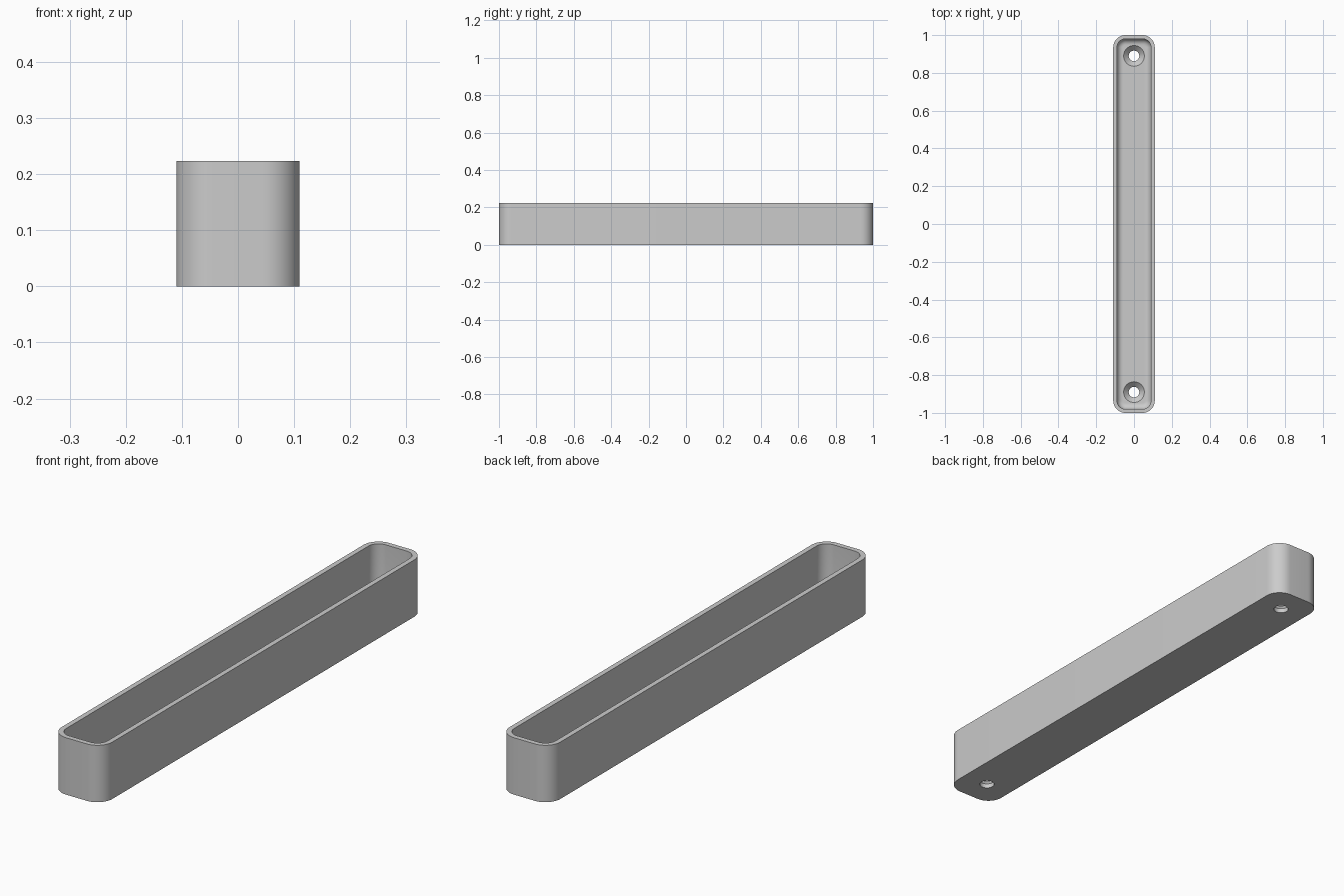
import bpy, bmesh, math

cube = bpy.data.objects.get("Cube")
if cube:
    bpy.data.objects.remove(cube, do_unlink=True)

HALF_X, HALF_Y, HEIGHT = 0.11, 1.0, 0.223
WALL, FLOOR, CORNER, FILLET = 0.02, 0.045, 0.065, 0.032
HOLE_Y, HOLE_R, SINK_R = 0.89, 0.028, 0.055
CORNER_STEPS, FILLET_STEPS, HOLE_SIDES = 12, 8, 48

grey = bpy.data.materials.new("light_grey")
grey.use_nodes = True
grey.diffuse_color = (0.6, 0.6, 0.6, 1)
grey.node_tree.nodes["Principled BSDF"].inputs["Base Color"].default_value = (0.6, 0.6, 0.6, 1)


def rounded_ring(bm, inset, z):
    """Rounded rectangle set in from the outer wall."""
    r = CORNER - inset
    cx, cy = HALF_X - CORNER, HALF_Y - CORNER
    ring = []
    for quarter, (sx, sy) in enumerate([(1, 1), (-1, 1), (-1, -1), (1, -1)]):
        for i in range(CORNER_STEPS + 1):
            a = math.pi / 2 * (quarter + i / CORNER_STEPS)
            ring.append(bm.verts.new((sx * cx + r * math.cos(a), sy * cy + r * math.sin(a), z)))
    return ring


def circle_ring(bm, r, z, y):
    angles = [math.tau * i / HOLE_SIDES for i in range(HOLE_SIDES)]
    return [bm.verts.new((r * math.cos(a), y + r * math.sin(a), z)) for a in angles]


def loft(name, bm, rings):
    """Skin a stack of rings and cap both ends."""
    for a, b in zip(rings, rings[1:]):
        for i in range(len(a)):
            j = (i + 1) % len(a)
            bm.faces.new((a[i], a[j], b[j], b[i]))
    bm.faces.new(rings[0][::-1])
    bm.faces.new(rings[-1])
    bmesh.ops.recalc_face_normals(bm, faces=bm.faces)
    mesh = bpy.data.meshes.new(name)
    bm.to_mesh(mesh)
    bm.free()
    mesh.materials.append(grey)
    obj = bpy.data.objects.new(name, mesh)
    bpy.context.collection.objects.link(obj)
    return obj


# Open tray: outer wall, rim, inner wall, then the fillet into the floor
profile = [(0, 0), (0, HEIGHT), (WALL, HEIGHT)]
for i in range(FILLET_STEPS + 1):
    a = math.pi / 2 * i / FILLET_STEPS
    profile.append((WALL + FILLET * (1 - math.cos(a)), FLOOR + FILLET * (1 - math.sin(a))))
bm = bmesh.new()
tray = loft("tray", bm, [rounded_ring(bm, inset, z) for inset, z in profile])

bpy.ops.object.select_all(action="DESELECT")
tray.select_set(True)
bpy.context.view_layer.objects.active = tray

# Countersunk screw hole near each end
sink_z = FLOOR - (SINK_R - HOLE_R)
for side in (-1, 1):
    bm = bmesh.new()
    steps = [(HOLE_R, -0.05), (HOLE_R, sink_z), (SINK_R, FLOOR), (SINK_R, FLOOR + 0.08)]
    cutter = loft("screw_hole_cutter", bm, [circle_ring(bm, r, z, side * HOLE_Y) for r, z in steps])
    cutter.hide_render = True
    cut = tray.modifiers.new("screw_hole", "BOOLEAN")
    cut.operation = "DIFFERENCE"
    cut.solver = "EXACT"
    cut.object = cutter
    bpy.ops.object.modifier_apply(modifier=cut.name)
    bpy.data.objects.remove(cutter, do_unlink=True)

bpy.ops.object.shade_smooth_by_angle(angle=math.radians(30))
